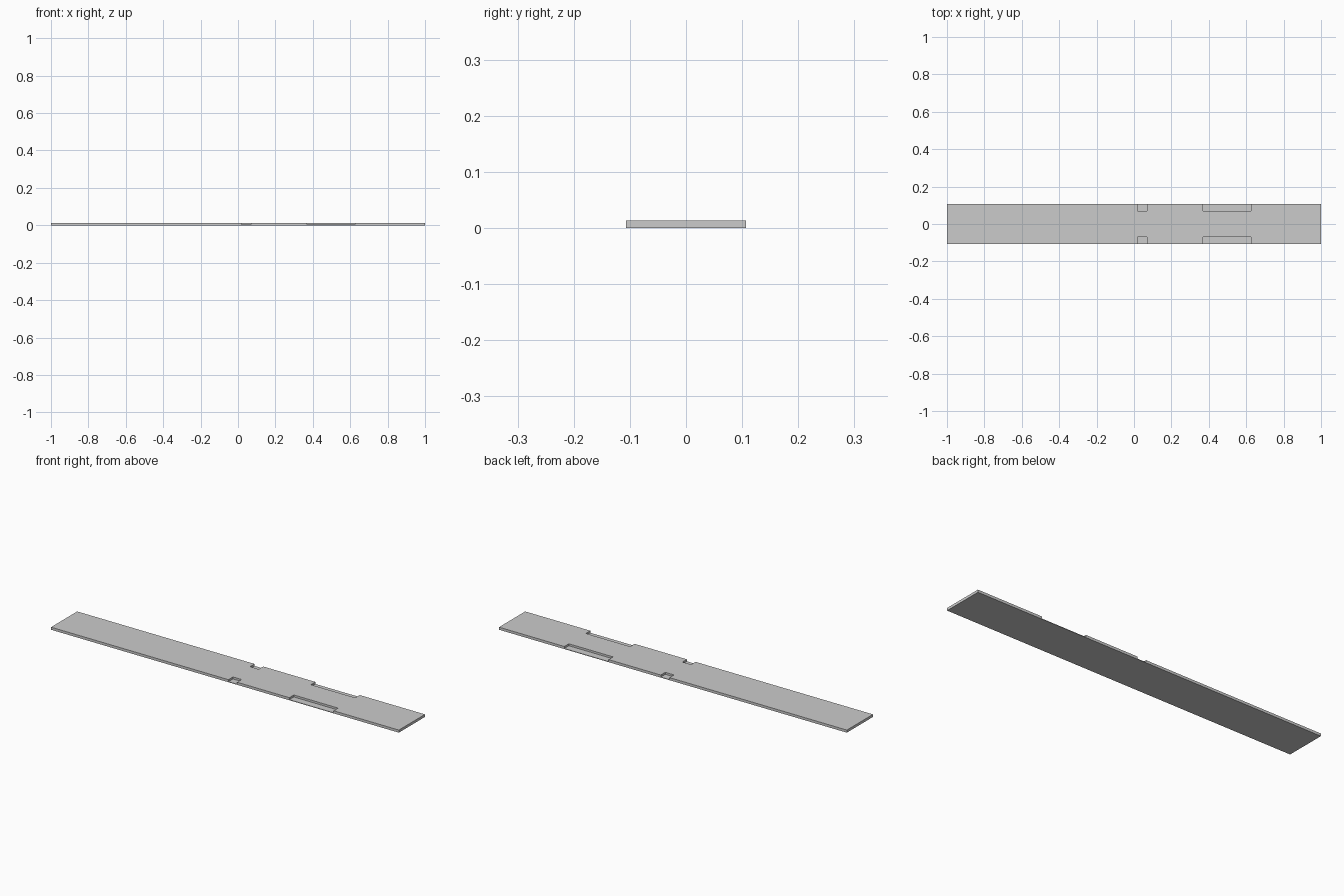
import bpy

if "Cube" in bpy.data.objects:
    bpy.data.objects.remove(bpy.data.objects["Cube"])

LENGTH, WIDTH, HEIGHT = 2.0, 0.214, 0.0135
NOTCH_INNER_Y = 0.07
NOTCH_FLOOR = 0.003


def box(name, lo, hi):
    centre = [(a + b) / 2 for a, b in zip(lo, hi)]
    bpy.ops.mesh.primitive_cube_add(size=1, location=centre)
    obj = bpy.context.object
    obj.name = name
    obj.scale = [b - a for a, b in zip(lo, hi)]
    bpy.ops.object.transform_apply(location=True, rotation=False, scale=True)
    return obj


# Long flat strip
strip = box("strip", (-LENGTH / 2, -WIDTH / 2, 0), (LENGTH / 2, WIDTH / 2, HEIGHT))

# Mirrored pairs of shallow notches in the long edges: one short, one long
for label, x0, x1 in (("short", 0.02, 0.07), ("long", 0.37, 0.625)):
    for side_name, side in (("front", -1), ("back", 1)):
        ys = sorted((side * NOTCH_INNER_Y, side * 0.15))
        cutter = box(f"{label}_notch_cutter_{side_name}",
                     (x0, ys[0], NOTCH_FLOOR), (x1, ys[1], 0.05))
        cutter.hide_render = True
        cutter.hide_set(True)
        cut = strip.modifiers.new(f"{label}_notch_{side_name}", 'BOOLEAN')
        cut.operation = 'DIFFERENCE'
        cut.solver = 'EXACT'
        cut.object = cutter

# Apply the cuts and remove the cutters
bpy.ops.object.select_all(action='DESELECT')
strip.select_set(True)
bpy.context.view_layer.objects.active = strip
for mod in list(strip.modifiers):
    cutter = mod.object
    bpy.ops.object.modifier_apply(modifier=mod.name)
    bpy.data.objects.remove(cutter)
bpy.ops.object.shade_smooth_by_angle()
